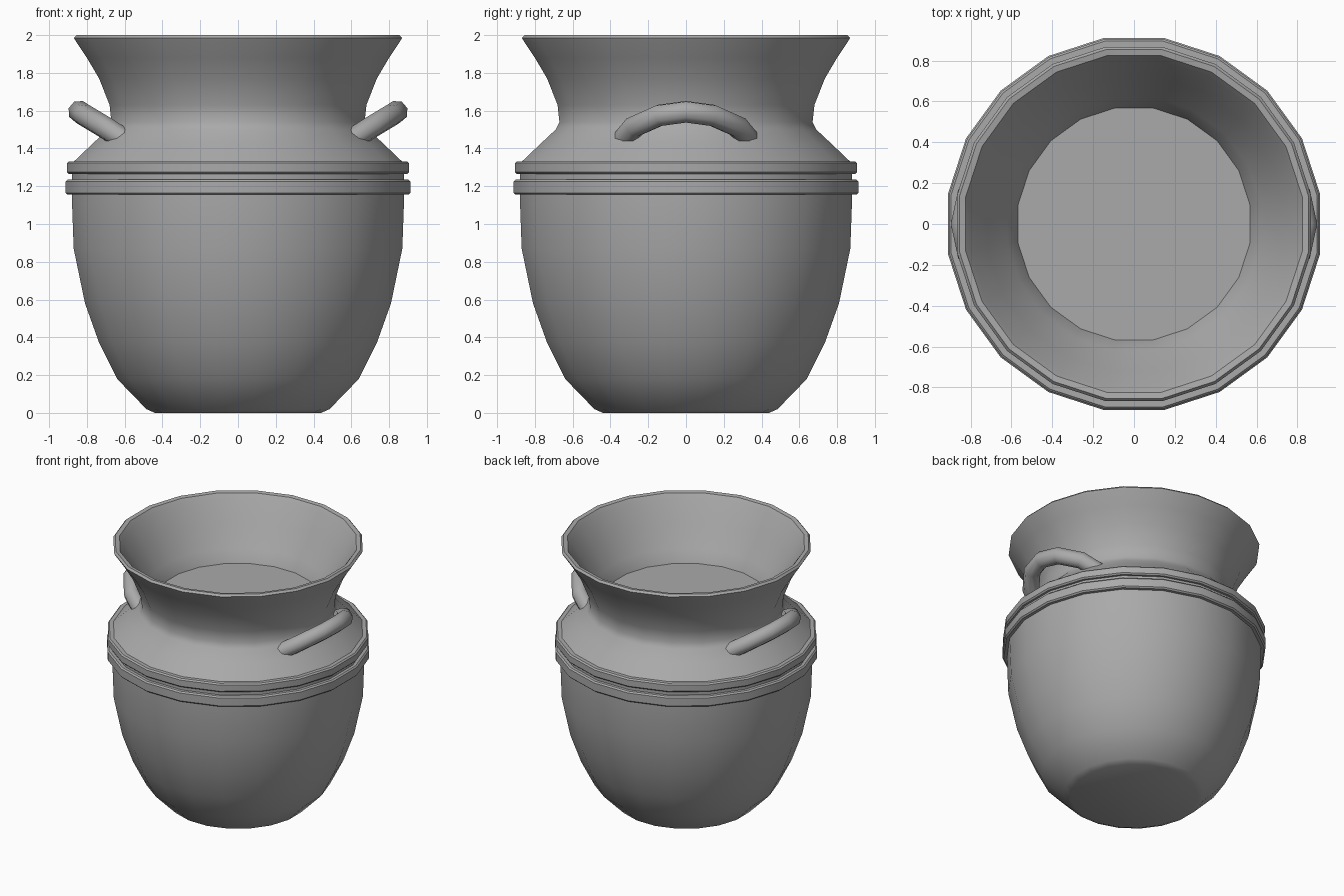
import bpy, bmesh
from math import cos, sin, pi, radians

cube = bpy.data.objects.get("Cube")
if cube:
    bpy.data.objects.remove(cube)

SIDES = 20
FLAT = cos(pi / SIDES)  # flat-to-flat radius of the ring divided by its corner radius

clay = bpy.data.materials.new("grey clay")
clay.use_nodes = True
GREY = (0.4, 0.4, 0.4, 1)
clay.diffuse_color = GREY
clay.node_tree.nodes["Principled BSDF"].inputs["Base Color"].default_value = GREY


def smooth(obj, angle=35):
    bpy.ops.object.select_all(action='DESELECT')
    obj.select_set(True)
    bpy.context.view_layer.objects.active = obj
    bpy.ops.object.shade_smooth_by_angle(angle=radians(angle))


def lathe(name, profile, closed=False, cap_start=False):
    """Turn a (radius, height) profile around z."""
    bm = bmesh.new()
    rings = []
    for r, z in profile:
        turn = [2 * pi * (i + 0.5) / SIDES for i in range(SIDES)]
        rings.append([bm.verts.new((r / FLAT * cos(a), r / FLAT * sin(a), z)) for a in turn])
    pairs = list(zip(rings, rings[1:]))
    if closed:
        pairs.append((rings[-1], rings[0]))
    for low, high in pairs:
        for i in range(SIDES):
            j = (i + 1) % SIDES
            bm.faces.new((low[i], low[j], high[j], high[i]))
    if cap_start:
        bm.faces.new(rings[0][::-1])
    mesh = bpy.data.meshes.new(name)
    bm.to_mesh(mesh)
    bm.free()
    obj = bpy.data.objects.new(name, mesh)
    bpy.context.collection.objects.link(obj)
    mesh.materials.append(clay)
    smooth(obj)
    return obj


# Pot: base, belly, shoulder, neck, rolled rim and inner throat
lathe("pot_body", [
    (0.44, 0), (0.485, 0.02), (0.64, 0.18), (0.735, 0.37), (0.81, 0.58),
    (0.87, 0.87), (0.88, 1.15), (0.88, 1.32), (0.77, 1.425), (0.69, 1.5),
    (0.67, 1.54), (0.68, 1.63), (0.735, 1.77), (0.80, 1.88), (0.86, 1.97),
    (0.868, 1.985), (0.855, 2.0), (0.825, 1.995), (0.80, 1.96),
    (0.72, 1.82), (0.62, 1.66), (0.575, 1.59), (0.56, 1.54),
], cap_start=True)

# Two raised bands around the shoulder
for name, low, high, r in (("lower_band", 1.155, 1.235, 0.912),
                           ("upper_band", 1.265, 1.332, 0.906)):
    b = 0.01
    lathe(name, [(0.86, low), (r - b, low), (r, low + b), (r, high - b),
                 (r - b, high), (0.86, high)], closed=True)

# Flat fill in the throat
bpy.ops.mesh.primitive_circle_add(vertices=SIDES, radius=0.575 / FLAT, fill_type='NGON',
                                  location=(0, 0, 1.57))
fill = bpy.context.object
fill.name = "pot_fill"
for v in fill.data.vertices:
    x, y = v.co.x, v.co.y
    a = pi / SIDES
    v.co.x, v.co.y = x * cos(a) - y * sin(a), x * sin(a) + y * cos(a)
fill.data.materials.append(clay)

# Arched handles, one on each side, tilted outward
half = [(0.60, 0.33, 1.445), (0.71, 0.275, 1.515), (0.81, 0.14, 1.575)]
for side, name in ((1, "left_handle"), (-1, "right_handle")):
    path = half + [(0.84, 0, 1.594)] + [(x, -y, z) for x, y, z in reversed(half)]
    curve = bpy.data.curves.new(name, 'CURVE')
    curve.dimensions = '3D'
    curve.bevel_depth = 0.06
    curve.bevel_resolution = 2
    curve.use_fill_caps = True
    spline = curve.splines.new('POLY')
    spline.points.add(len(path) - 1)
    for point, (x, y, z) in zip(spline.points, path):
        point.co = (side * x, side * y, z, 1)
    curve.materials.append(clay)
    handle = bpy.data.objects.new(name, curve)
    bpy.context.collection.objects.link(handle)
    bpy.ops.object.select_all(action='DESELECT')
    handle.select_set(True)
    bpy.context.view_layer.objects.active = handle
    bpy.ops.object.convert(target='MESH')
    smooth(bpy.context.object, 50)
